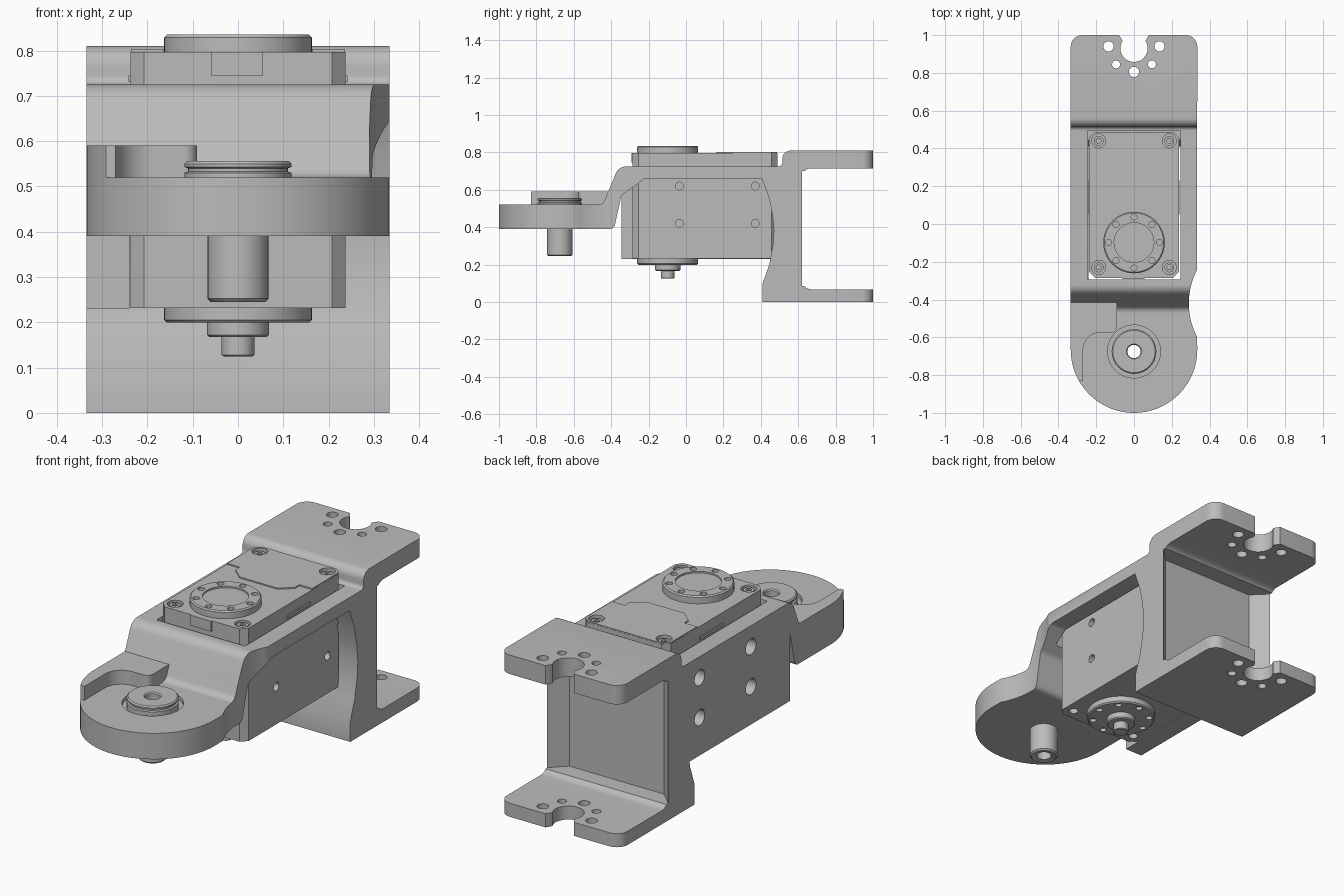
import bpy, bmesh
from math import sin, cos, pi, radians
from mathutils import Vector, Matrix

if "Cube" in bpy.data.objects:
    bpy.data.objects.remove(bpy.data.objects["Cube"])

GREY = (0.5, 0.5, 0.5, 1)
mat = bpy.data.materials.new("machined grey")
mat.use_nodes = True
mat.diffuse_color = GREY
mat.node_tree.nodes["Principled BSDF"].inputs["Base Color"].default_value = GREY


def finish(name, bm):
    bmesh.ops.remove_doubles(bm, verts=bm.verts, dist=1e-5)
    bmesh.ops.recalc_face_normals(bm, faces=bm.faces)
    me = bpy.data.meshes.new(name)
    bm.to_mesh(me)
    bm.free()
    me.materials.append(mat)
    ob = bpy.data.objects.new(name, me)
    bpy.context.collection.objects.link(ob)
    return ob


def rounded(points, steps=8):
    """Polygon whose corners (a, b, radius) are filleted."""
    out = []
    for i, (a, b, r) in enumerate(points):
        p = Vector((a, b))
        if not r:
            out.append(p)
            continue
        u = (Vector(points[i - 1][:2]) - p).normalized()
        v = (Vector(points[(i + 1) % len(points)][:2]) - p).normalized()
        half = u.angle(v) / 2
        mid = p + (u + v).normalized() * r / sin(half)
        t = r * cos(half) / sin(half)
        s, e = p + u * t - mid, p + v * t - mid
        turn = s.angle(e)
        for k in range(steps + 1):
            f = k / steps
            out.append(mid + (s * sin((1 - f) * turn) + e * sin(f * turn)) / sin(turn))
    return out


def prism(name, pts, lo, hi, axis="z"):
    """Extrude a polygon: (x, y) along z, (y, z) along x."""
    bm = bmesh.new()
    place = (lambda p: (p[0], p[1], lo)) if axis == "z" else (lambda p: (lo, p[0], p[1]))
    face = bm.faces.new([bm.verts.new(place(p)) for p in pts])
    new = bmesh.ops.extrude_face_region(bm, geom=[face])["geom"]
    d = hi - lo
    bmesh.ops.translate(bm, verts=[g for g in new if isinstance(g, bmesh.types.BMVert)],
                        vec=(0, 0, d) if axis == "z" else (d, 0, 0))
    return finish(name, bm)


def box(name, x0, x1, y0, y1, z0, z1):
    return prism(name, [(x0, y0), (x1, y0), (x1, y1), (x0, y1)], z0, z1)


def disc(name, a, b, r, lo, hi, axis="z", n=32):
    return prism(name, [(a + r * cos(2 * pi * k / n), b + r * sin(2 * pi * k / n))
                        for k in range(n)], lo, hi, axis)


def lathe(name, profile, y, closed=False):
    bm = bmesh.new()
    vs = [bm.verts.new((r, 0, z)) for r, z in profile]
    es = [bm.edges.new(e) for e in zip(vs, vs[1:])]
    if closed:
        es.append(bm.edges.new((vs[-1], vs[0])))
    bmesh.ops.spin(bm, geom=vs + es, axis=(0, 0, 1), cent=(0, 0, 0), angle=2 * pi, steps=64)
    bmesh.ops.transform(bm, matrix=Matrix.Translation((0, y, 0)), verts=bm.verts)
    return finish(name, bm)


def combine(ob, tools, op="DIFFERENCE"):
    for t in tools:
        m = ob.modifiers.new("bool", "BOOLEAN")
        m.operation, m.object, m.solver = op, t, "EXACT"
        bpy.context.view_layer.update()
        dg = bpy.context.evaluated_depsgraph_get()
        me = bpy.data.meshes.new_from_object(ob.evaluated_get(dg))
        ob.modifiers.clear()
        ob.data = me
        bpy.data.objects.remove(t)


# Plan outline: round nose, waist on the left, rounded rear corners
def plan(lo=-0.1, hi=1.0):
    nose = [(0.335 * cos(radians(a)), -0.665 + 0.335 * sin(radians(a)), 0)
            for a in range(180, 361, 4)]
    waist = [(0.67 + 0.38 * cos(radians(a)), -0.42 + 0.38 * sin(radians(a)), 0)
             for a in range(208, 151, -4)]
    rear = [(0.335, 1, 0.06), (-0.335, 1, 0.06)]
    return prism("plan", rounded(nose + waist + rear), lo, hi)


# Bracket: side profile swept across, with the side wall added
profile = [(-1.02, 0.39, 0), (-1.02, 0.52, 0), (-0.445, 0.52, 0.04), (-0.36, 0.725, 0.06),
           (0.515, 0.725, 0.02), (0.515, 0.81, 0.045), (1.02, 0.81, 0), (1.02, 0.715, 0),
           (0.62, 0.715, 0.05), (0.62, 0.068, 0.05), (1.02, 0.068, 0), (1.02, 0, 0),
           (0.41, 0, 0), (0.41, 0.1, 0), (0.445, 0.2, 0), (0.464, 0.3, 0), (0.47, 0.38, 0),
           (0.463, 0.46, 0), (0.443, 0.56, 0), (0.405, 0.66, 0),
           (-0.22, 0.66, 0.03), (-0.345, 0.57, 0.04), (-0.385, 0.39, 0.03)]
bracket = prism("bracket", rounded(profile), -0.36, 0.36, "x")
wall = prism("wall", [(-0.345, 0.23), (-0.345, 0.6), (-0.25, 0.69), (0.48, 0.69), (0.48, 0.23)],
             -0.35, -0.24, "x")
combine(bracket, [wall], "UNION")
combine(bracket, [plan()], "INTERSECT")

cutters = [
    box("opening", -0.245, 0.245, -0.295, 0.495, 0.55, 0.78),
    prism("web_recess", [(-0.355, 0.64), (-0.262, 0.548), (0.262, 0.548), (0.355, 0.64)],
          0.085, 0.7),
    disc("boss_recess", 0, -0.675, 0.14, 0.5, 0.7, n=64),
    disc("pin_bore", 0, -0.675, 0.05, 0.3, 0.6),
    disc("notch", 0, 0.93, 0.072, -0.1, 1),
    prism("notch_mouth", [(-0.058, 0.93), (0.058, 0.93), (0.06, 0.97), (0.085, 1.01),
                          (-0.085, 1.01), (-0.06, 0.97)], -0.1, 1),
]
for x, y, r in ((-0.135, 0.94, 0.027), (0.135, 0.94, 0.027), (-0.095, 0.845, 0.021),
                (0.095, 0.845, 0.021), (0, 0.805, 0.027)):
    cutters.append(disc("fork_hole", x, y, r, -0.1, 1, n=20))
for y in (-0.035, 0.37):
    for z in (0.42, 0.62):
        cutters.append(disc("wall_hole", y, z, 0.04, -0.4, -0.23, "x", 24))
combine(bracket, cutters)

# Raised stop on the nose
stop = prism("stop_lip", rounded([(-0.36, -0.83, 0), (-0.27, -0.83, 0), (-0.27, -0.575, 0.09),
                                  (-0.09, -0.575, 0.03), (-0.09, -0.4, 0), (-0.36, -0.4, 0)]),
             0.51, 0.59)
combine(stop, [plan()], "INTERSECT")

# Pivot disc with hollow pin
lathe("pivot_pin", [(0.035, 0.25), (0.06, 0.245), (0.067, 0.252), (0.067, 0.45), (0.118, 0.45),
                    (0.118, 0.53), (0.11, 0.533), (0.11, 0.54), (0.118, 0.543), (0.118, 0.55),
                    (0.112, 0.556), (0.04, 0.556), (0.035, 0.55)], -0.675, True)


# Actuator body with chamfered corners, screw pockets and side holes
def octagon(x, y0, y1, c):
    return [(-x, y0 + c), (-x + c, y0), (x - c, y0), (x, y0 + c),
            (x, y1 - c), (x - c, y1), (-x + c, y1), (-x, y1 - c)]


actuator = prism("actuator_body", octagon(0.237, -0.285, 0.488, 0.03), 0.232, 0.797)
corners = [(x, y) for x in (-0.187, 0.187) for y in (-0.23, 0.44)]
cutters = []
for x, y in corners:
    cutters += [disc("pocket", x, y, 0.037, 0.775, 0.9, n=24),
                disc("pocket", x, y, 0.022, 0.1, 0.26, n=20)]
for y in (-0.035, 0.37):
    for z in (0.42, 0.62):
        cutters.append(disc("side_hole", y, z, 0.021, 0.2, 0.3, "x", 20))
combine(actuator, cutters)
for x, y in corners:
    screw = disc("cover_screw", x, y, 0.026, 0.76, 0.792, n=20)
    combine(screw, [disc("socket", x, y, 0.014, 0.78, 0.9, n=6)])

# Cover plates on the actuator
cover = prism("rear_cover", [(-0.236, 0.25), (-0.165, 0.25), (-0.165, 0.215), (-0.105, 0.163),
                             (0.105, 0.163), (0.165, 0.215), (0.165, 0.25), (0.236, 0.25),
                             (0.236, 0.458), (0.207, 0.487), (-0.207, 0.487), (-0.236, 0.458)],
              0.79, 0.803)
combine(cover, [disc("clearance", x, 0.44, 0.037, 0.7, 0.9, n=24) for x in (-0.187, 0.187)])
box("front_tab", -0.06, 0.055, -0.291, -0.28, 0.745, 0.797)
for s in (-1, 1):
    box("side_tab", s * 0.239 - 0.003, s * 0.239 + 0.003, 0.05, 0.23, 0.73, 0.745)


# Output horns above and below
def drill(horn, lo, hi):
    combine(horn, [disc("horn_hole", 0.135 * cos(k * pi / 4), -0.098 + 0.135 * sin(k * pi / 4),
                        0.016, lo, hi, n=16) for k in range(8)])


top = lathe("top_horn", [(0, 0.78), (0.163, 0.78), (0.163, 0.829), (0.157, 0.835),
                         (0.105, 0.835), (0.105, 0.827), (0, 0.827)], -0.098)
drill(top, 0.81, 0.9)
bottom = lathe("bottom_horn", [(0, 0.25), (0.163, 0.25), (0.163, 0.205), (0.157, 0.199),
                               (0.068, 0.199), (0.068, 0.172), (0.063, 0.167), (0.036, 0.167),
                               (0.036, 0.128), (0.032, 0.125), (0, 0.125)], -0.098)
drill(bottom, 0.1, 0.215)

# Smooth the curves, keep the edges sharp
bpy.ops.object.select_all(action="DESELECT")
for ob in bpy.context.collection.objects:
    if ob.type == "MESH":
        ob.select_set(True)
        bpy.context.view_layer.objects.active = ob
bpy.ops.object.shade_smooth_by_angle(angle=radians(30))
